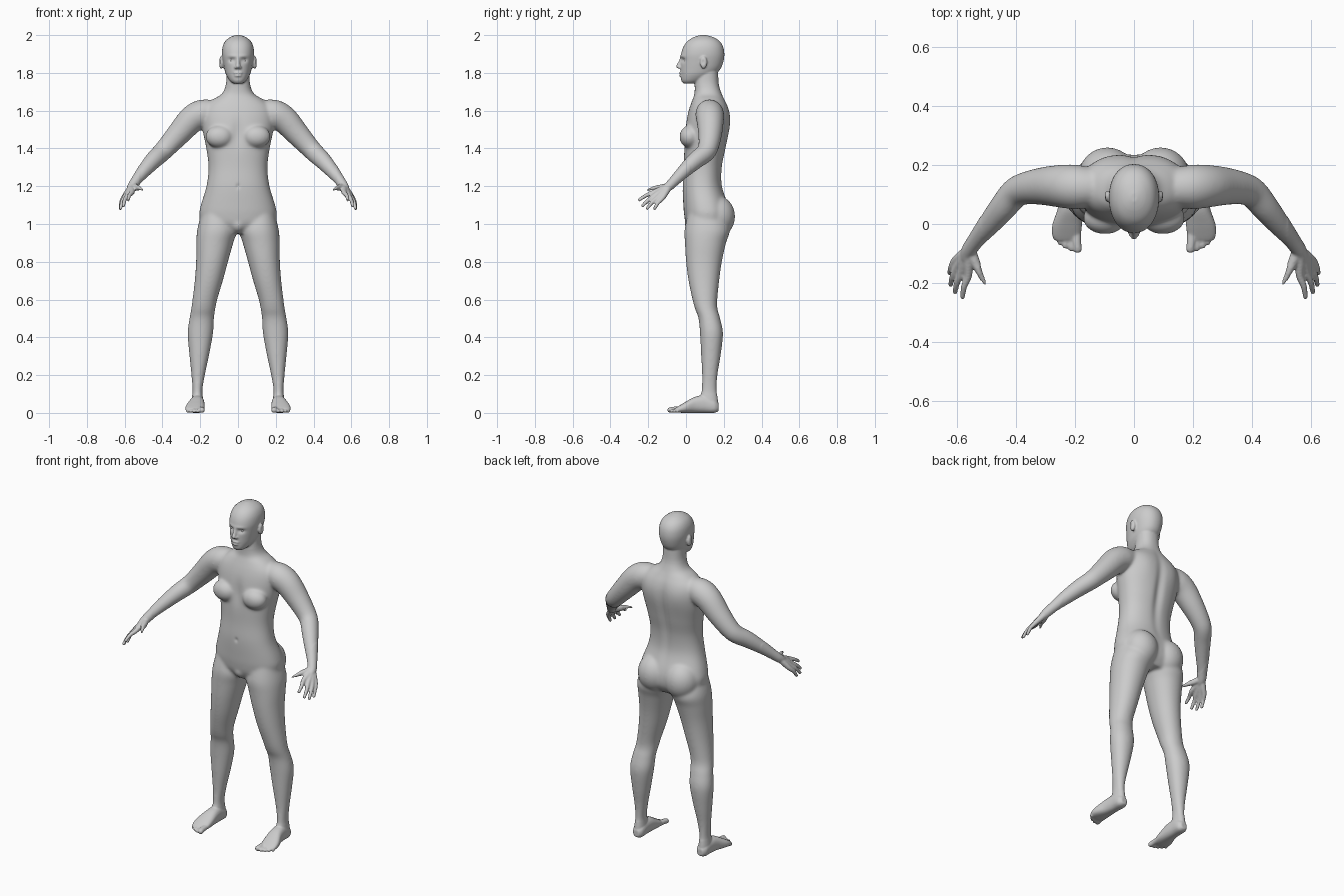
import bpy, bmesh, math
from mathutils import Vector, Matrix

X, Y, Z = Vector((1, 0, 0)), Vector((0, 1, 0)), Vector((0, 0, 1))
bm = bmesh.new()


def spline(rows, n=5):
    """Catmull-Rom interpolation of section rows."""
    out = []
    for i in range(len(rows) - 1):
        p0, p1, p2 = rows[max(i - 1, 0)], rows[i], rows[i + 1]
        p3 = rows[min(i + 2, len(rows) - 1)]
        for k in range(n):
            t = k / n
            out.append([0.5 * (2 * b + (c - a) * t + (2 * a - 5 * b + 4 * c - d) * t * t
                               + (3 * b - a - 3 * c + d) * t ** 3)
                        for a, b, c, d in zip(p0, p1, p2, p3)])
    return out + [list(rows[-1])]


def loft(rows, axes=None, power=2.0, sides=(1,), n=32):
    """Closed skin over rows of (x, y, z, radius_u, radius_v)."""
    rows = spline(rows)
    for s in sides:
        rings = []
        for i, r in enumerate(rows):
            if axes:
                u, v = axes
            else:
                t = Vector(rows[min(i + 1, len(rows) - 1)][:3]) - Vector(rows[max(i - 1, 0)][:3])
                u = t.cross(Z).normalized()
                v = u.cross(t).normalized()
            ring = []
            for k in range(n):
                a = 2 * math.pi * k / n
                c, d = math.cos(a), math.sin(a)
                p = (Vector(r[:3]) + u * r[3] * math.copysign(abs(c) ** (2 / power), c)
                     + v * r[4] * math.copysign(abs(d) ** (2 / power), d))
                ring.append(bm.verts.new((p.x * s, p.y, p.z)))
            rings.append(ring)
        for a, b in zip(rings, rings[1:]):
            for k in range(n):
                bm.faces.new((a[k], a[k - 1], b[k - 1], b[k]))
        bm.faces.new(rings[0])
        bm.faces.new(rings[-1][::-1])


def tube(pts, sides=(1, -1), n=16):
    """Round limb through (x, y, z, radius) with a domed tip."""
    rows = [(*p, p[3]) for p in pts]
    d = (Vector(pts[-1][:3]) - Vector(pts[-2][:3])).normalized()
    for along, size in ((0.6, 0.8), (0.95, 0.3)):
        r = pts[-1][3]
        rows.append((*(Vector(pts[-1][:3]) + d * r * along), r * size, r * size))
    loft(rows, sides=sides, n=n)


def blob(c, r):
    for s in ((1, -1) if c[0] else (1,)):
        bmesh.ops.create_uvsphere(bm, u_segments=32, v_segments=20, radius=1,
                                  matrix=Matrix.Translation((c[0] * s, c[1], c[2])) @ Matrix.Diagonal((*r, 1)))


def upright(z, half, front, back, x=0):
    return (x, (front + back) / 2, z, half, (back - front) / 2)


# torso and neck: z, half width, front, back
loft([upright(*r) for r in (
    (.95, .11, .03, .20), (1.0, .188, 0, .23), (1.05, .205, -.01, .235), (1.1, .197, -.014, .225),
    (1.2, .167, -.018, .192), (1.3, .156, -.012, .192), (1.4, .168, -.010, .212), (1.5, .188, -.005, .23),
    (1.57, .193, .006, .232), (1.62, .178, .02, .222), (1.66, .132, .035, .204), (1.69, .085, .045, .19),
    (1.74, .064, .046, .174), (1.81, .06, .05, .17))], (X, Y), 2.25, n=48)
blob((.098, .02, 1.462), (.075, .055, .06))    # breasts
blob((.09, .163, 1.04), (.098, .097, .11))     # buttocks
blob((0, .035, 1.0), (.04, .042, .045))        # groin

# head: z, half width, front, back
loft([upright(*r) for r in (
    (1.745, .028, -.015, .06), (1.76, .045, -.025, .10), (1.79, .063, -.028, .15), (1.82, .072, -.029, .182),
    (1.86, .08, -.028, .198), (1.9, .085, -.026, .203), (1.94, .081, -.013, .196), (1.97, .066, .01, .176),
    (1.99, .04, .043, .143), (2.0, .012, .075, .105))], (X, Y), 2.15, n=48)
blob((.088, .093, 1.855), (.014, .019, .033))  # ears
tube([(0, -.024, 1.88, .008), (0, -.034, 1.85, .010), (0, -.041, 1.835, .012)], (1,))  # nose
blob((.011, -.032, 1.829), (.009, .011, .008))
blob((0, -.022, 1.799), (.025, .015, .007))    # lips
blob((0, -.022, 1.786), (.021, .015, .008))

# legs: z, inner x, outer x, front, back
loft([upright(z, (o - i) / 2, f, b, (i + o) / 2) for z, i, o, f, b in (
    (1.05, .03, .195, .01, .2), (.97, .006, .216, -.008, .232), (.9, .025, .221, -.006, .212),
    (.8, .053, .222, 0, .19), (.7, .08, .229, .013, .176), (.6, .11, .241, .034, .166),
    (.55, .12, .248, .048, .167), (.5, .127, .257, .066, .181), (.42, .132, .267, .074, .196),
    (.3, .154, .257, .08, .183), (.2, .175, .247, .085, .167), (.12, .188, .241, .082, .163),
    (.06, .184, .246, .07, .17), (.02, .187, .245, .07, .17))], (X, Y), 2.1, (1, -1))

# feet: along y
loft([(x, y, z, w, h) for y, x, z, w, h in (
    (.173, .214, .03, .018, .02), (.15, .214, .036, .033, .036), (.1, .215, .046, .036, .046),
    (.05, .218, .043, .041, .043), (0, .226, .03, .050, .03), (-.035, .229, .02, .049, .019),
    (-.055, .229, .015, .040, .011))], (X, Z), 2.4, (1, -1))
for x0, x1, tip, r in ((.194, .191, -.084, .015), (.214, .213, -.083, .010), (.232, .233, -.074, .010),
                       (.249, .251, -.062, .0095), (.263, .267, -.046, .009)):
    tube([(x0, -.01, r + .006, r), (x0, tip * .5 - .015, r + .004, r), (x1, tip, r, r)])

# arms from shoulder to wrist
tube([(.13, .125, 1.6, .06), (.19, .125, 1.584, .075), (.245, .128, 1.553, .073), (.31, .128, 1.482, .064),
      (.37, .12, 1.415, .055), (.405, .103, 1.378, .051), (.445, .055, 1.34, .047), (.49, 0, 1.29, .039),
      (.535, -.055, 1.235, .029), (.56, -.09, 1.2, .025), (.568, -.112, 1.186, .02)], n=32)

# fingers: knuckle and tip, each running out from the wrist
wrist = Vector((.56, -.088, 1.2))
for knuckle, tip in (((.562, -.175, 1.166), (.581, -.247, 1.128)), ((.585, -.165, 1.151), (.606, -.23, 1.097)),
                     ((.600, -.148, 1.141), (.621, -.205, 1.083)), ((.607, -.125, 1.137), (.624, -.166, 1.082))):
    k, t = Vector(knuckle), Vector(tip)
    mid = k.lerp(t, .5) + Vector((.004, -.002, .003))
    tube([(*wrist, .018), (*wrist.lerp(k, .5), .017), (*k, .0135), (*mid, .0105), (*t, .0085)])
tube([(.553, -.09, 1.2, .018), (.538, -.13, 1.193, .017), (.52, -.168, 1.19, .012), (.504, -.203, 1.18, .009)])

# fuse everything into one skin
bmesh.ops.recalc_face_normals(bm, faces=bm.faces)
mesh = bpy.data.meshes.new("body")
bm.to_mesh(mesh)
bm.free()
body = bpy.data.objects.new("body", mesh)
bpy.context.collection.objects.link(body)
bpy.context.view_layer.objects.active = body
body.select_set(True)
fuse = body.modifiers.new("fuse", 'REMESH')
fuse.mode = 'VOXEL'
fuse.voxel_size = .005
bpy.ops.object.modifier_apply(modifier="fuse")

# soften the joins of the large forms only
large = body.vertex_groups.new(name="large_forms")
large.add([v.index for v in body.data.vertices if abs(v.co.x) < .52 and .1 < v.co.z < 1.73], 1, 'REPLACE')
soft = body.modifiers.new("soften", 'SMOOTH')
soft.factor, soft.iterations, soft.vertex_group = .5, 40, "large_forms"
bpy.ops.object.modifier_apply(modifier="soften")

# sculpted dents and swells: centre, radii, push
marks = [((.033, -.022, 1.868), (.019, .03, .012), (0, .011, 0)),    # eye sockets
         ((.03, -.022, 1.888), (.03, .03, .008), (0, -.004, 0)),     # brows
         ((0, -.036, 1.793), (.024, .02, .004), (0, .005, 0)),       # mouth line
         ((.105, .09, 1.857), (.02, .009, .016), (-.007, 0, 0)),     # ear hollows
         ((0, .22, 1.4), (.026, .06, .2), (0, -.013, 0)),            # spine
         ((.09, .225, 1.56), (.06, .06, .08), (0, .006, 0)),         # shoulder blades
         ((0, -.01, 1.48), (.03, .05, .07), (0, .009, 0)),           # breastbone
         ((0, -.018, 1.2), (.009, .03, .012), (0, .006, 0))]         # navel
for c, r, push in marks:
    for s in ((1, -1) if c[0] else (1,)):
        for v in body.data.vertices:
            d = sum(((v.co[i] - c[i] * (s if i == 0 else 1)) / r[i]) ** 2 for i in range(3))
            if d < 6:
                v.co += Vector((push[0] * s, push[1], push[2])) * math.exp(-d)
finish = body.modifiers.new("finish", 'SMOOTH')
finish.factor, finish.iterations = .5, 3
bpy.ops.object.shade_smooth()

# eyes
for side, s in (("left", 1), ("right", -1)):
    bpy.ops.mesh.primitive_uv_sphere_add(segments=24, ring_count=16, radius=.014, location=(.033 * s, .003, 1.868))
    bpy.context.object.name = side + "_eye"
    bpy.ops.object.shade_smooth()
